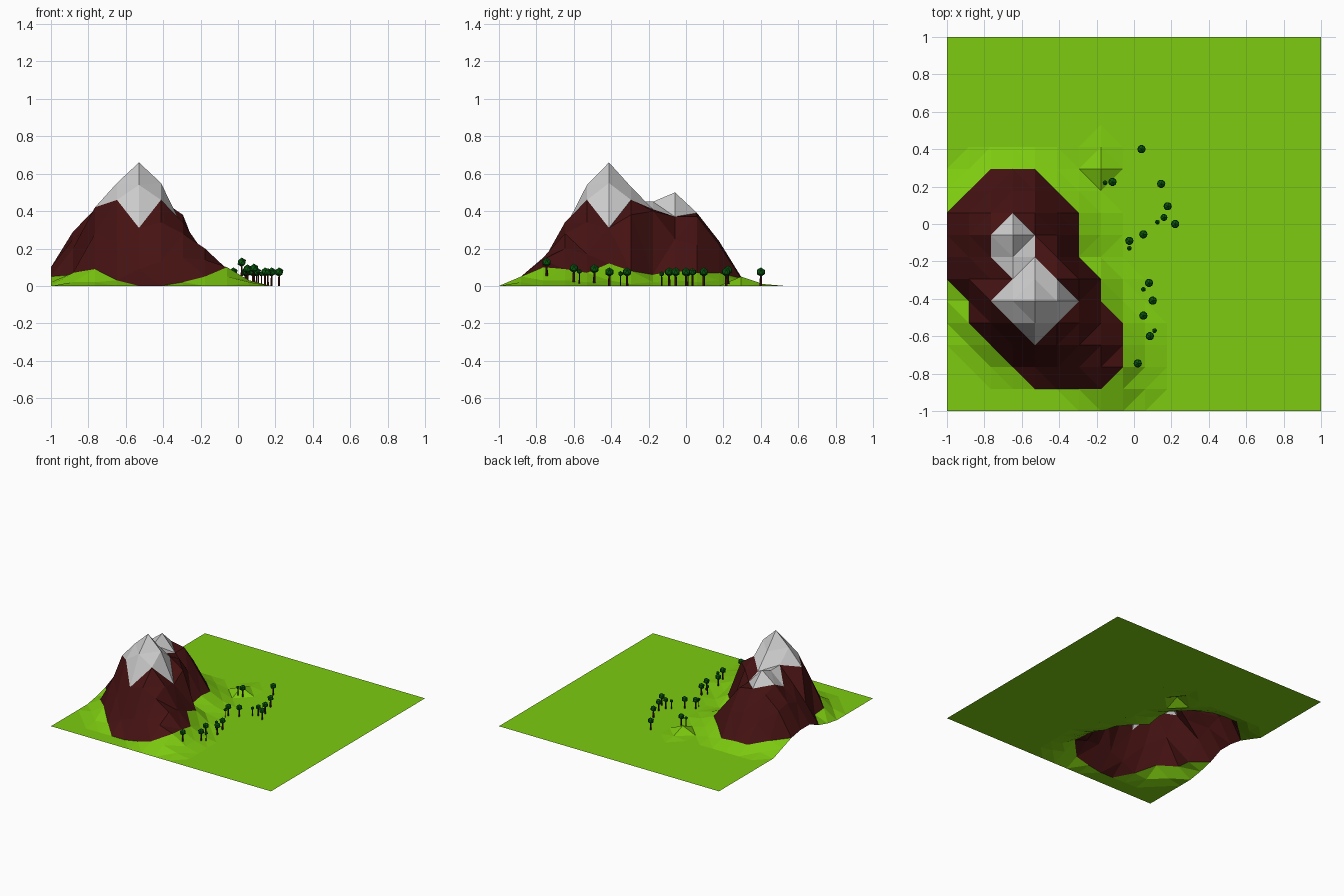
import bpy, bmesh
from mathutils import Matrix, Vector

if "Cube" in bpy.data.objects:
    bpy.data.objects.remove(bpy.data.objects["Cube"])

N = 17                 # terrain cells per side
STEP = 2 / N

def material(name, rgb):
    m = bpy.data.materials.new(name)
    m.diffuse_color = (*rgb, 1)
    m.use_nodes = True
    m.node_tree.nodes["Principled BSDF"].inputs["Base Color"].default_value = m.diffuse_color
    return m

grass = material("grass", (0.205, 0.6, 0.005))
rock = material("rock", (0.06, 0.006, 0.006))
snow = material("snow", (0.6, 0.6, 0.6))
leaf = material("leaf", (0.003, 0.1, 0.005))

# Raised corner of the terrain, heights in hundredths, rows from front to back
HEIGHTS = [
    [0],
    [0, 0, 0, 0, 0, 0, 2, 5, 5, 2],
    [0, 0, 2, 3, 9, 13, 15, 14, 10, 3],
    [0, 2, 9, 22, 31, 34, 28, 20, 9, 3],
    [0, 7, 28, 46, 54, 46, 34, 17, 7, 2],
    [2, 6, 42, 55, 66, 55, 31, 12, 3],
    [5, 20, 33, 45, 53, 46, 38, 8, 1],
    [10, 25, 35, 45, 41, 40, 6, 2],
    [10, 29, 41, 50, 37, 25, 8, 3],
    [8, 27, 37, 39, 37, 22, 7, 2],
    [4, 7, 18, 24, 22, 7, 3],
    [0, 2, 5, 5, 4, 2, 0, 5],
    [0, 0, 0, 0, 0, 0, 0, 1],
]

def height(i, j):
    if j < len(HEIGHTS) and i < len(HEIGHTS[j]):
        return HEIGHTS[j][i] / 100
    return 0.0

# Colour zones as outlines in grid cells
ROCK = [(0, 6), (1, 5), (1, 4), (3, 2), (4, 1), (7, 1), (8, 2), (8, 4), (7, 5),
        (7, 6), (6, 7), (6, 9), (4, 11), (2, 11), (0, 9)]
SNOWS = [[(4, 3), (6, 5), (4, 7), (2, 5)],
         [(3, 9), (2, 8), (2, 7), (3, 6), (4, 7), (4, 8)]]

def inside(x, y, poly):
    hit = False
    for (ax, ay), (bx, by) in zip(poly, poly[1:] + poly[:1]):
        if (ay > y) != (by > y) and x < ax + (y - ay) * (bx - ax) / (by - ay):
            hit = not hit
    return hit

def zone(x, y):
    if any(inside(x, y, s) for s in SNOWS):
        return 2
    return 1 if inside(x, y, ROCK) else 0

def finish(bm, name, mats):
    me = bpy.data.meshes.new(name)
    bm.to_mesh(me)
    bm.free()
    for m in mats:
        me.materials.append(m)
    ob = bpy.data.objects.new(name, me)
    bpy.context.collection.objects.link(ob)
    return ob

# Terrain: triangulated height grid, diagonals follow colour borders and contours
bm = bmesh.new()
V = [[bm.verts.new((-1 + i * STEP, -1 + j * STEP, height(i, j)))
      for j in range(N + 1)] for i in range(N + 1)]
for i in range(N):
    for j in range(N):
        a, b, c, d = V[i][j], V[i + 1][j], V[i + 1][j + 1], V[i][j + 1]
        s, e = zone(i + .5, j + .17), zone(i + .83, j + .5)
        n, w = zone(i + .5, j + .83), zone(i + .17, j + .5)
        if s != n:
            main = s == e
        else:
            main = abs(a.co.z - c.co.z) < abs(b.co.z - d.co.z)
        if main:
            tris = [((a, b, c), s), ((a, c, d), n)]
        else:
            tris = [((a, b, d), s), ((b, c, d), n)]
        for vs, k in tris:
            bm.faces.new(vs).material_index = k
finish(bm, "mountain_terrain", [grass, rock, snow])

def ground(x, y):
    u, v = (x + 1) / STEP, (y + 1) / STEP
    i, j = int(u), int(v)
    u, v = u - i, v - j
    return ((height(i, j) * (1 - u) + height(i + 1, j) * u) * (1 - v)
            + (height(i, j + 1) * (1 - u) + height(i + 1, j + 1) * u) * v)

# Trees: thin trunk with a faceted ball crown
def tree(name, x, y, r):
    z = ground(x, y)
    top = 0.074 if r > 0.02 else 0.064
    trunk = bmesh.new()
    bmesh.ops.create_cone(trunk, cap_ends=True, segments=6, radius1=r * .26,
                          radius2=r * .2, depth=top,
                          matrix=Matrix.Translation((x, y, z + top / 2)))
    finish(trunk, name + "_trunk", [rock])
    crown = bmesh.new()
    bmesh.ops.create_icosphere(crown, subdivisions=1, radius=r,
                               matrix=Matrix.Translation((x, y, z + top)))
    finish(crown, name + "_crown", [leaf])

BIG = [(.04, .4), (-.115, .225), (.145, .215), (.18, .095), (.22, 0), (.05, -.055),
       (-.025, -.09), (.08, -.315), (.1, -.41), (.05, -.49), (.085, -.6), (.02, -.745)]
SMALL = [(-.155, .22), (.16, .035), (.125, .01), (-.025, -.13), (.05, -.35), (.11, -.57)]
for k, (x, y) in enumerate(BIG):
    tree(f"tree_{k}", x, y, 0.025)
for k, (x, y) in enumerate(SMALL):
    tree(f"small_tree_{k}", x, y, 0.021 if k == 1 else 0.014)
